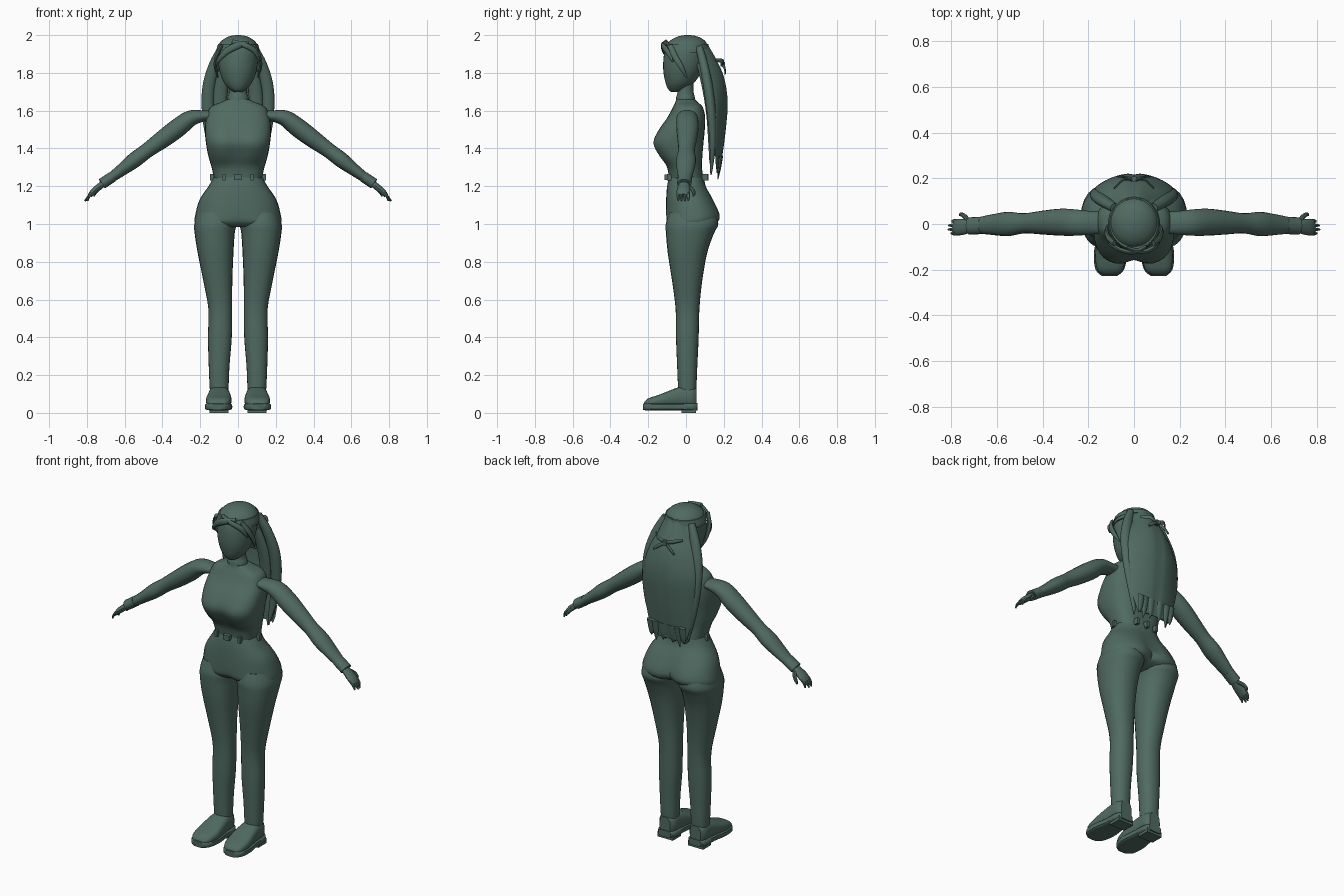
import bpy, bmesh, math
from mathutils import Vector

green = bpy.data.materials.new("dark_green")
green.diffuse_color = (0.08, 0.145, 0.12, 1)


def spline(rows, steps):
    """Catmull-Rom interpolation of parameter rows."""
    out = []
    for i in range(len(rows) - 1):
        p0, p1 = rows[max(i - 1, 0)], rows[i]
        p2, p3 = rows[i + 1], rows[min(i + 2, len(rows) - 1)]
        for s in range(steps):
            t = s / steps
            out.append([0.5 * (2 * b + (c - a) * t + (2 * a - 5 * b + 4 * c - d) * t * t
                        + (3 * b - a - 3 * c + d) * t ** 3) for a, b, c, d in zip(p0, p1, p2, p3)])
    return out + [list(rows[-1])]


def skin(name, rings, mirror=False, angle=40):
    """Closed surface through equal-sized rings, capped at both ends."""
    bm = bmesh.new()
    vs = [[bm.verts.new(p) for p in r] for r in rings]
    n = len(vs[0])
    for a, b in zip(vs, vs[1:]):
        for i in range(n):
            bm.faces.new((a[i], a[(i + 1) % n], b[(i + 1) % n], b[i]))
    bm.faces.new(vs[0])
    bm.faces.new(vs[-1])
    if mirror:
        dup = bmesh.ops.duplicate(bm, geom=bm.verts[:] + bm.edges[:] + bm.faces[:])["geom"]
        for v in dup:
            if isinstance(v, bmesh.types.BMVert):
                v.co.x *= -1
    bmesh.ops.recalc_face_normals(bm, faces=bm.faces[:])
    me = bpy.data.meshes.new(name)
    bm.to_mesh(me)
    bm.free()
    me.materials.append(green)
    ob = bpy.data.objects.new(name, me)
    bpy.context.collection.objects.link(ob)
    bpy.context.view_layer.objects.active = ob
    ob.select_set(True)
    bpy.ops.object.shade_smooth_by_angle(angle=math.radians(angle))
    ob.select_set(False)
    return ob


def upright(name, rows, steps=4, n=32, power=1.0, mirror=False):
    """Rows: z, centre x, half width, front y, back y, front notch, back notch."""
    rings = []
    for z, cx, w, f, b, nf, nb in spline(rows, steps):
        ring, cy, d = [], (f + b) / 2, (b - f) / 2
        for i in range(n):
            c, s = math.cos(math.tau * i / n), math.sin(math.tau * i / n)
            x = w * math.copysign(abs(c) ** power, c)
            y = d * math.copysign(abs(s) ** power, s)
            y -= (nb if s > 0 else -nf) * math.exp(-(x / 0.045) ** 2) * abs(s)
            ring.append((cx + x, cy + y, z))
        rings.append(ring)
    return skin(name, rings, mirror)


def sweep(name, rows, side=(0, 1, 0), steps=4, n=14, mirror=False):
    """Rows: x, y, z, radius along side, radius across."""
    r = spline(rows, steps)
    pts = [Vector(q[:3]) for q in r]
    rings = []
    for i, p in enumerate(pts):
        t = (pts[min(i + 1, len(pts) - 1)] - pts[max(i - 1, 0)]).normalized()
        u = Vector(side)
        u = (u - t * u.dot(t)).normalized()
        v = t.cross(u)
        rings.append([p + u * r[i][3] * math.cos(math.tau * k / n)
                      + v * r[i][4] * math.sin(math.tau * k / n) for k in range(n)])
    return skin(name, rings, mirror)


def box(name, centre, size, mirror=False):
    x, y, z = centre
    a, b, c = (s / 2 for s in size)
    return skin(name, [[(x - a, y - b, h), (x + a, y - b, h), (x + a, y + b, h), (x - a, y + b, h)]
                       for h in (z - c, z + c)], mirror)


# torso with bust, then neck
upright("torso", [(1.235, 0, .125, -.088, .095, 0, 0), (1.30, 0, .140, -.100, .088, 0, .005),
                  (1.36, 0, .157, -.148, .092, .02, .01), (1.43, 0, .170, -.181, .098, .024, .012),
                  (1.50, 0, .175, -.148, .104, .012, .01), (1.57, 0, .167, -.095, .104, 0, .005),
                  (1.62, 0, .145, -.068, .088, 0, 0), (1.645, 0, .09, -.056, .062, 0, 0),
                  (1.66, 0, .058, -.052, .047, 0, 0)], power=.75)
upright("neck", [(1.63, 0, .06, -.056, .05, 0, 0), (1.67, 0, .056, -.052, .047, 0, 0),
                 (1.70, 0, .047, -.045, .04, 0, 0), (1.77, 0, .047, -.045, .04, 0, 0)])

# trousers: hips and legs
upright("hips", [(1.25, 0, .128, -.09, .096, 0, 0), (1.20, 0, .156, -.10, .108, 0, .004),
                 (1.13, 0, .203, -.105, .148, 0, .014), (1.05, 0, .226, -.108, .187, .005, .035),
                 (1.01, 0, .229, -.106, .175, .015, .04), (.985, 0, .215, -.08, .12, .02, .04)], power=.85)
upright("leg", [(1.06, .118, .095, -.09, .155, 0, 0), (1.0, .12, .111, -.107, .171, 0, 0),
                (.95, .1235, .106, -.106, .148, 0, 0), (.85, .119, .095, -.097, .113, 0, 0),
                (.70, .107, .077, -.074, .086, 0, 0), (.55, .094, .063, -.055, .071, 0, 0),
                (.40, .096, .063, -.053, .067, 0, 0), (.25, .10, .055, -.047, .06, 0, 0),
                (.135, .10, .050, -.042, .055, 0, 0), (.10, .10, .046, -.038, .05, 0, 0)],
        n=24, power=.9, mirror=True)

# belt loops and buckle
box("buckle", (0, -.1, 1.247), (.04, .03, .03))
box("front_belt_loop", (.075, -.088, 1.247), (.016, .026, .036), True)
box("side_belt_loop", (.135, 0, 1.247), (.026, .02, .036), True)
box("back_belt_loop", (.065, .1, 1.247), (.016, .03, .036), True)
box("back_centre_loop", (0, .105, 1.247), (.016, .03, .036))


def shoe_part(name, rows, steps=3, power=.7):
    """Rows: y, centre x, half width, bottom z, top z."""
    rings = []
    for y, cx, w, lo, hi in spline(rows, steps):
        ring = []
        for i in range(20):
            c, s = math.cos(math.tau * i / 20), math.sin(math.tau * i / 20)
            ring.append((cx + w * math.copysign(abs(c) ** power, c), y,
                         (lo + hi) / 2 + (hi - lo) / 2 * math.copysign(abs(s) ** power, s)))
        rings.append(ring)
    skin(name, rings, True)


shoe_part("shoe", [(-.222, .106, .03, .03, .055), (-.20, .105, .056, .03, .077),
                   (-.14, .102, .068, .03, .097), (-.07, .1, .062, .03, .125),
                   (-.02, .1, .056, .03, .14), (.03, .1, .053, .03, .138), (.056, .1, .035, .03, .13)])
shoe_part("sole", [(-.228, .107, .032, .015, .048), (-.20, .106, .062, .013, .052),
                   (-.13, .103, .073, .013, .052), (-.05, .1, .062, .013, .052),
                   (.03, .1, .058, .013, .052), (.06, .1, .04, .013, .052)], power=.45)
box("heel", (.1, .015, .015), (.1, .075, .03), True)

# arms, cuffs and hands
sweep("arm", [(.13, .005, 1.572, .048, .026), (.18, .005, 1.572, .05, .029), (.25, .006, 1.559, .057, .043),
              (.32, .008, 1.508, .059, .05), (.40, .006, 1.448, .052, .047), (.48, .003, 1.39, .044, .04),
              (.55, 0, 1.337, .053, .041), (.62, -.003, 1.283, .045, .032), (.72, -.008, 1.21, .029, .021)],
      n=20, mirror=True)
sweep("cuff", [(.665, -.006, 1.25, .038, .029), (.72, -.009, 1.213, .038, .029)], steps=1, n=16, mirror=True)
sweep("palm", [(.70, -.008, 1.225, .02, .016), (.73, -.011, 1.201, .031, .018),
               (.765, -.014, 1.172, .036, .017), (.785, -.014, 1.15, .033, .012)], mirror=True)
for k, (tip, ty) in enumerate(((.795, .012), (.81, -.006), (.812, -.024), (.80, -.041))):
    y = .012 - .0175 * k
    sweep("finger_%d" % (k + 1), [(.765, y, 1.172, .009, .009), (.788, ty, 1.148, .009, .008),
                                  (tip, ty, 1.122, .004, .004)], n=8, mirror=True)
sweep("thumb", [(.725, .01, 1.202, .011, .011), (.74, .033, 1.183, .011, .01),
                (.757, .042, 1.162, .009, .008), (.762, .038, 1.147, .004, .004)], n=8, mirror=True)

# head, hair cap and headband
upright("head", [(1.70, 0, .022, -.08, -.03, 0, 0), (1.715, 0, .045, -.095, .005, 0, 0),
                 (1.75, 0, .075, -.109, .045, 0, 0), (1.81, 0, .098, -.12, .085, 0, 0),
                 (1.88, 0, .107, -.119, .105, 0, 0), (1.93, 0, .102, -.108, .108, 0, 0),
                 (1.97, 0, .08, -.08, .09, 0, 0), (1.99, 0, .03, -.03, .045, 0, 0)])
upright("hair_cap", [(1.905, 0, .114, -.112, .118, 0, 0), (1.94, 0, .108, -.106, .116, 0, 0),
                     (1.972, 0, .085, -.082, .098, 0, 0), (1.993, 0, .048, -.042, .06, 0, 0),
                     (2.0, 0, .012, -.005, .025, 0, 0)])
band = upright("headband", [(1.925, 0, .114, -.118, .124, 0, 0), (1.953, 0, .106, -.11, .118, 0, 0)], steps=1)

# back of head hair and long hanging sheet
sweep("back_hair", [(0, .06, 1.95, .08, .03), (0, .095, 1.87, .105, .035), (0, .12, 1.78, .11, .03),
                    (0, .14, 1.70, .10, .02)], side=(1, 0, 0), n=24)
rings = []
for z, w, yb, th, curl in spline([(1.955, .075, .115, .03, .04), (1.88, .112, .158, .036, .07),
                                  (1.78, .145, .202, .036, .06), (1.65, .17, .222, .036, .05),
                                  (1.50, .162, .212, .032, .04), (1.36, .14, .193, .024, .025),
                                  (1.27, .11, .178, .01, .01)], 4):
    ring = []
    for i in range(40):
        c, s = math.cos(math.tau * i / 40), math.sin(math.tau * i / 40)
        groove = .006 * math.exp(-(c * w / .012) ** 2)
        ring.append((w * c, yb - th / 2 - curl * c * c + (th / 2 - groove) * s, z))
    rings.append(ring)
skin("long_back_hair", rings)

# loose locks at the sides and pointed ends
sweep("side_lock", [(.085, .07, 1.935, .02, .02), (.125, .095, 1.84, .03, .024), (.155, .118, 1.72, .034, .026),
                    (.158, .135, 1.58, .032, .024), (.14, .142, 1.43, .025, .018), (.115, .135, 1.30, .01, .008),
                    (.11, .132, 1.26, .003, .003)], side=(1, 0, 0), mirror=True)
sweep("inner_lock", [(.065, .075, 1.85, .025, .02), (.09, .105, 1.72, .036, .02), (.095, .125, 1.58, .034, .018),
                     (.08, .13, 1.44, .022, .013), (.07, .128, 1.32, .004, .004)], side=(1, 0, 0), mirror=True)
for k, (x, z) in enumerate(((.03, 1.25), (.075, 1.235), (.105, 1.26))):
    sweep("hair_tip_%d" % (k + 1), [(x, .186, 1.36, .024, .01), (x, .177, 1.29, .016, .007),
                                    (x * 1.05, .168, z, .002, .002)], side=(1, 0, 0), n=8, mirror=True)

# fringe and temple locks
sweep("fringe", [(.055, -.098, 1.958, .012, .008), (0, -.123, 1.945, .018, .01), (-.06, -.113, 1.915, .018, .01),
                 (-.105, -.08, 1.865, .011, .009), (-.115, -.05, 1.835, .003, .003)], side=(0, 0, 1), n=10)
sweep("short_fringe", [(-.03, -.105, 1.965, .012, .008), (.04, -.121, 1.945, .014, .01),
                       (.09, -.1, 1.915, .015, .01), (.113, -.07, 1.86, .004, .004)], side=(0, 0, 1), n=10)
sweep("temple_lock", [(.085, -.085, 1.945, .008, .014), (.112, -.06, 1.89, .01, .016),
                      (.119, -.025, 1.83, .009, .014), (.105, .005, 1.775, .003, .004)],
      side=(1, 0, 0), n=10, mirror=True)

# ribbon bow at the back
sweep("ribbon_upper", [(0, .19, 1.845, .008, .007), (.045, .195, 1.862, .012, .005), (.088, .155, 1.868, .008, .004)],
      side=(0, 0, 1), n=8, mirror=True)
sweep("ribbon_lower", [(0, .19, 1.845, .008, .007), (.035, .205, 1.825, .01, .005), (.07, .207, 1.795, .006, .004)],
      side=(0, 0, 1), n=8, mirror=True)
box("ribbon_knot", (0, .195, 1.845), (.024, .024, .024))
